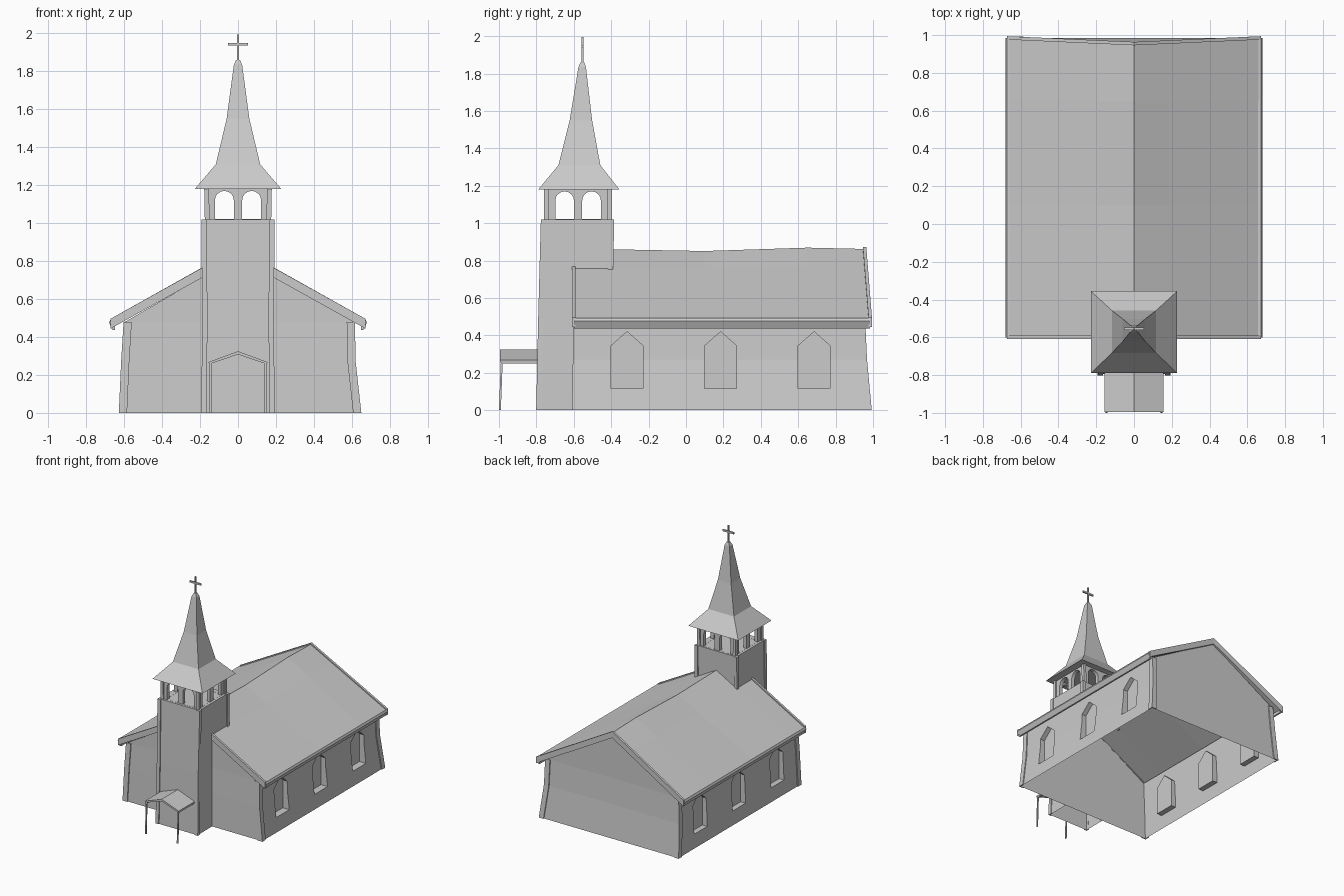
import bpy, bmesh, math
from mathutils import Vector

if "Cube" in bpy.data.objects:
    bpy.data.objects.remove(bpy.data.objects["Cube"])


def make(name, verts, faces):
    me = bpy.data.meshes.new(name)
    me.from_pydata([tuple(v) for v in verts], [], faces)
    bm = bmesh.new()
    bm.from_mesh(me)
    bmesh.ops.recalc_face_normals(bm, faces=bm.faces[:])
    bm.to_mesh(me)
    bm.free()
    ob = bpy.data.objects.new(name, me)
    bpy.context.collection.objects.link(ob)
    return ob


def loft(name, rings, skip=()):
    """Join equal-length rings with quads and cap both ends; skip drops side strips."""
    n = len(rings[0])
    verts = [v for r in rings for v in r]
    faces = [tuple(range(n)), tuple(range(len(verts) - n, len(verts)))]
    for k in range(len(rings) - 1):
        for i in range(n):
            if i not in skip:
                a, b = k * n + i, k * n + (i + 1) % n
                faces.append((a, b, b + n, a + n))
    return make(name, verts, faces)


def rect(x0, x1, y0, y1, z):
    return [(x0, y0, z), (x1, y0, z), (x1, y1, z), (x0, y1, z)]


def box(name, x0, x1, y0, y1, z0, z1):
    return loft(name, [rect(x0, x1, y0, y1, z0), rect(x0, x1, y0, y1, z1)])


def beam(name, path, section):
    return loft(name, [[Vector(p) + Vector(s) for s in section] for p in path])


def corner_board(name, path, sx, sy, w=0.035, t=0.008):
    """L-shaped trim following a wall corner."""
    off = [(t, t), (-w, t), (-w, 0), (0, 0), (0, -w), (t, -w)]
    return loft(name, [[(x + sx * a, y + sy * b, z) for a, b in off] for x, y, z in path])


def cut(ob, cutters):
    for c in cutters:
        m = ob.modifiers.new("cut", 'BOOLEAN')
        m.object = c
        m.solver = 'EXACT'
        c.hide_render = True
    bpy.context.view_layer.update()
    me = bpy.data.meshes.new_from_object(ob.evaluated_get(bpy.context.evaluated_depsgraph_get()))
    ob.modifiers.clear()
    ob.data = me
    for c in cutters:
        bpy.data.objects.remove(c)


# Hall walls: slightly leaning gabled block
levels = [(-0.62, 0.642, -0.602, 0.985, 0.0), (-0.608, 0.612, -0.597, 0.96, 0.27),
          (-0.595, 0.608, -0.592, 0.95, 0.48)]
v = [p for lv in levels for p in rect(*lv)] + [(0, -0.592, 0.825), (0, 0.95, 0.825)]
f = [(0, 1, 2, 3), (8, 9, 12), (10, 11, 13), (9, 10, 13, 12), (11, 8, 12, 13)]
for k in (0, 4):
    f += [(k + i, k + (i + 1) % 4, k + 4 + (i + 1) % 4, k + 4 + i) for i in range(4)]
hall = make("hall_walls", v, f)

# Pointed window recesses on both sides
cutters = []
for s in (-1, 1):
    for yc in (-0.315, 0.185, 0.685):
        prof = [(-0.085, 0.115), (0.085, 0.115), (0.085, 0.345), (0, 0.42), (-0.085, 0.345)]
        cutters.append(loft("window_cutter", [[(s * x, yc + a, z) for a, z in prof]
                                              for x in (0.57, 0.8)]))
cut(hall, cutters)

# Open the underside and the top beneath the roof
bm = bmesh.new()
bm.from_mesh(hall.data)
bm.normal_update()
gone = [q for q in bm.faces if q.calc_center_median().z < 0.005
        or (q.normal.z > 0.6 and q.calc_center_median().z > 0.45)]
bmesh.ops.delete(bm, geom=gone, context='FACES')
bm.to_mesh(hall.data)
bm.free()

# Hall corner boards
for sx in (-1, 1):
    for sy in (-1, 1):
        path = [(lv[0 if sx < 0 else 1], lv[2 if sy < 0 else 3], lv[4]) for lv in levels]
        corner_board("hall_corner_board", path, sx, sy)

# Roof: sagging ridge, notched around the tower
ys = [-0.6, -0.395, 0.1, 0.65, 0.955]
ridge = [0.86, 0.86, 0.851, 0.869, 0.862]
xs = [-0.668, -0.185, 0, 0.185, 0.668]


def roof_pt(x, j):
    y = ys[j] + (0.03 * abs(x) / 0.668 if j == 4 else 0)
    return (x, y, ridge[j] + (0.488 - ridge[j]) * abs(x) / 0.668)


v = [roof_pt(x, j) for j in range(5) for x in xs]
f = [(j * 5 + i, j * 5 + i + 1, j * 5 + i + 6, j * 5 + i + 5)
     for j in range(4) for i in range(4) if not (j == 0 and i in (1, 2))]
roof = make("roof", v, f)
sol = roof.modifiers.new("thickness", 'SOLIDIFY')
sol.thickness = 0.03
sol.offset = -1 if roof.data.polygons[0].normal.z > 0 else 1

# Eave fascia and barge boards
barge = [(0, -0.009, -0.042), (0, 0.009, -0.042), (0, 0.009, 0.01), (0, -0.009, 0.01)]
for s in (-1, 1):
    beam("eave_fascia", [roof_pt(s * 0.668, j) for j in range(5)],
         [(-s * 0.02, 0, -0.05), (-s * 0.006, 0, -0.05), (s * 0.012, 0, -0.012),
          (s * 0.004, 0, 0.005), (-s * 0.014, 0, 0.006)])
    beam("front_barge_board", [roof_pt(s * 0.185, 0), roof_pt(s * 0.672, 0)], barge)
    beam("back_barge_board", [roof_pt(0, 4), roof_pt(s * 0.672, 4)], barge)

# Tower: side profile swept across x, open at the bottom and where it meets the hall
prof = [(-0.793, 0), (-0.782, 0.5), (-0.768, 1.02), (-0.392, 1.02), (-0.398, 0.74),
        (-0.602, 0.74), (-0.602, 0)]
loft("tower", [[(x, y, z) for y, z in prof] for x in (-0.185, 0.185)], skip=(5, 6))
for s in (-1, 1):
    x = s * 0.185
    dx = 0.004 if s < 0 else -0.004
    corner_board("tower_front_board", [(x, -0.793, 0), (x + dx, -0.782, 0.5), (x, -0.768, 1.02)],
                 s, -1, 0.02)
    corner_board("tower_back_board", [(x, -0.398, 0.72), (x, -0.392, 1.02)], s, 1, 0.02)

# Belfry with two arches on every side
belfry = box("belfry", -0.165, 0.165, -0.75, -0.405, 1.01, 1.185)
arch = [(-0.05, 1.021), (0.05, 1.021)] + [(0.05 * math.cos(math.pi * i / 8),
        1.12 + 0.05 * math.sin(math.pi * i / 8)) for i in range(9)]
cutters = [box("inner_cutter", -0.135, 0.135, -0.72, -0.435, 0.9, 1.3)]
for c in (-0.072, 0.072):
    cutters.append(loft("arch_cutter", [[(c + a, y, z) for a, z in arch] for y in (-0.9, -0.2)]))
    cutters.append(loft("arch_cutter", [[(x, -0.577 + c + a, z) for a, z in arch]
                                        for x in (-0.3, 0.3)]))
cut(belfry, cutters)
for sx in (-1, 1):
    for y, sy in ((-0.75, -1), (-0.405, 1)):
        corner_board("belfry_post", [(sx * 0.165, y, 1.02), (sx * 0.168, y, 1.18)],
                     sx, sy, 0.015, 0.01)

# Flared four-sided spire: z, half width x, half width y, centre y
spire = [(1.18, 0.228, 0.217, -0.573), (1.31, 0.117, 0.112, -0.57), (1.55, 0.06, 0.06, -0.562),
         (1.835, 0.022, 0.02, -0.555), (1.86, 0.01, 0.01, -0.554)]
loft("spire", [rect(-a, a, c - b, c + b, z) for z, a, b, c in spire])

# Cross
box("cross_upright", -0.006, 0.006, -0.56, -0.548, 1.85, 1.995)
box("cross_arm", -0.052, 0.052, -0.56, -0.548, 1.936, 1.95)

# Porch canopy with two slim legs
prof = [(-0.155, 0.268), (0, 0.325), (0.155, 0.268), (0.153, 0.256), (0, 0.308), (-0.153, 0.256)]
loft("porch_roof", [[(x, y, z) for x, z in prof] for y in (-0.995, -0.78)])
for s in (-1, 1):
    x = s * 0.145
    box("porch_beam", x - 0.006, x + 0.006, -0.99, -0.78, 0.25, 0.263)
    loft("porch_leg", [rect(x - 0.005, x + 0.005, -1.0, -0.99, 0),
                       rect(x - 0.005, x + 0.005, -0.99, -0.98, 0.262)])
